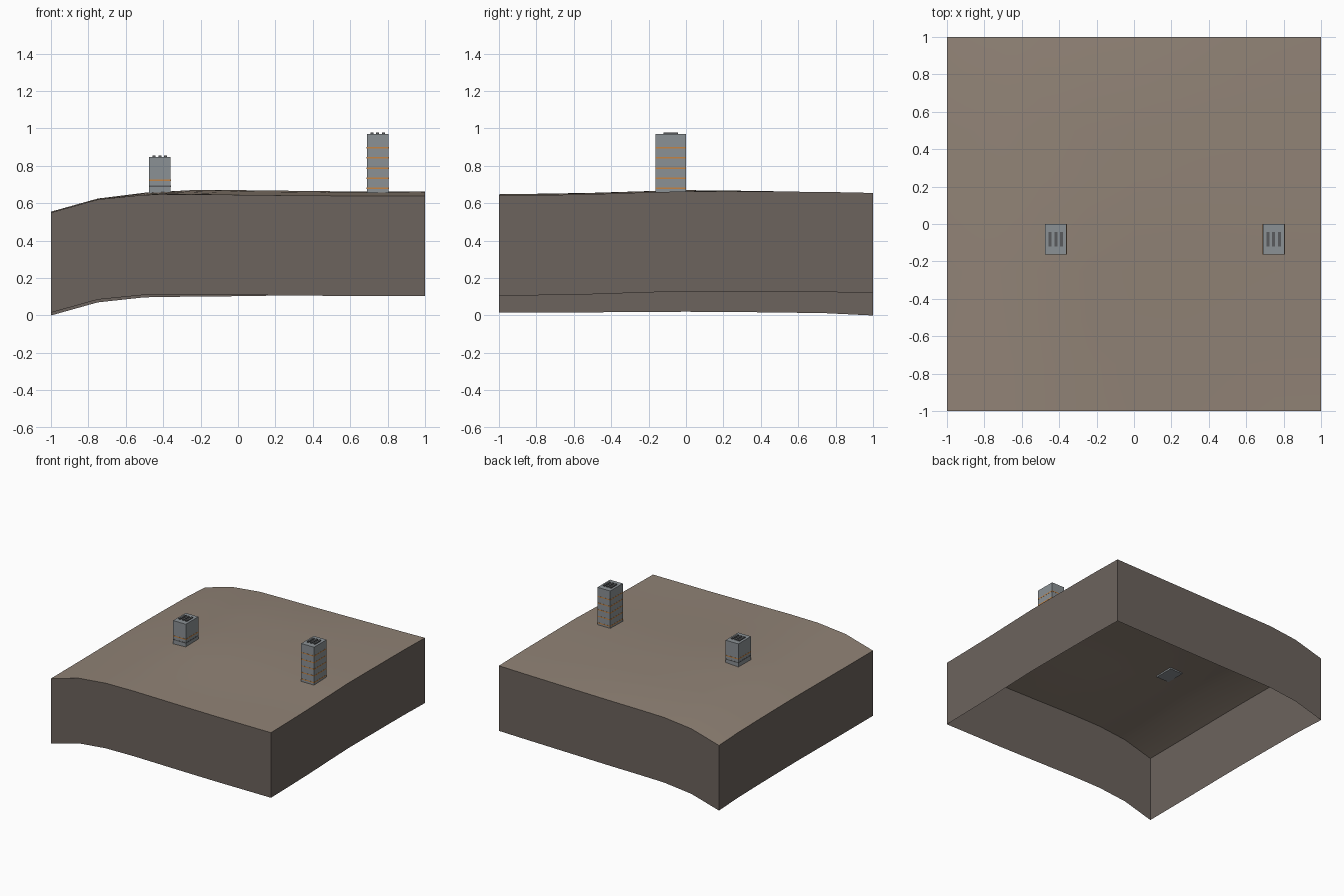
import bpy, bmesh
from mathutils import Vector

default = bpy.data.objects.get("Cube")
if default:
    bpy.data.objects.remove(default, do_unlink=True)


def make_material(name, color):
    mat = bpy.data.materials.new(name)
    mat.use_nodes = True
    rgba = (*color, 1.0)
    mat.diffuse_color = rgba
    mat.node_tree.nodes["Principled BSDF"].inputs["Base Color"].default_value = rgba
    return mat


earth = make_material("earth brown", (0.28, 0.225, 0.18))
soil = make_material("dark soil", (0.15, 0.125, 0.11))
concrete = make_material("cool grey concrete", (0.26, 0.285, 0.30))
amber = make_material("amber band", (0.55, 0.23, 0.06))
vent_grey = make_material("dark vent grey", (0.10, 0.105, 0.11))


def add_object(name, bm, mat):
    mesh = bpy.data.meshes.new(name)
    bm.to_mesh(mesh)
    bm.free()
    obj = bpy.data.objects.new(name, mesh)
    bpy.context.collection.objects.link(obj)
    mesh.materials.append(mat)
    return obj


def add_box(name, low, high, mat):
    low, high = Vector(low), Vector(high)
    bm = bmesh.new()
    bmesh.ops.create_cube(bm, size=1)
    bmesh.ops.scale(bm, vec=high - low, verts=bm.verts)
    bmesh.ops.translate(bm, vec=(low + high) / 2, verts=bm.verts)
    return add_object(name, bm, mat)


# Ground heights along the front edge, the ridge and the back edge
FRONT = [.55, .62, .645, .648, .645, .642, .64, .64, .64]
RIDGE = [.555, .625, .656, .67, .67, .667, .664, .663, .664]
BACK = [.535, .605, .632, .636, .638, .642, .646, .65, .655]
SKIRT_DEPTH = 0.535

# Each row blends between two of the height profiles
ROWS = [(-1, FRONT, RIDGE, 0), (-.75, FRONT, RIDGE, .15), (-.5, FRONT, RIDGE, .35),
        (-.25, FRONT, RIDGE, .7), (0, FRONT, RIDGE, 1), (.25, RIDGE, BACK, .08),
        (.5, RIDGE, BACK, .2), (.75, RIDGE, BACK, .4), (1, RIDGE, BACK, 1)]

grid = [[Vector((i / 4 - 1, y, a[i] + (b[i] - a[i]) * w)) for i in range(len(FRONT))]
        for y, a, b, w in ROWS]

# Rolling ground surface
bm = bmesh.new()
verts = [[bm.verts.new(p) for p in row] for row in grid]
for near, far in zip(verts, verts[1:]):
    for i in range(len(near) - 1):
        bm.faces.new((near[i], near[i + 1], far[i + 1], far[i]))
ground = add_object("ground_surface", bm, earth)
bpy.context.view_layer.objects.active = ground
ground.select_set(True)
bpy.ops.object.shade_smooth_by_angle()
ground.select_set(False)

# Open skirt hanging from the ground's edge
rim = grid[0][:-1] + [row[-1] for row in grid[:-1]]
rim += grid[-1][:0:-1] + [row[0] for row in grid[:0:-1]]
bm = bmesh.new()
top = [bm.verts.new(p) for p in rim]
bottom = [bm.verts.new(p - Vector((0, 0, SKIRT_DEPTH))) for p in rim]
for i in range(len(rim)):
    j = (i + 1) % len(rim)
    bm.faces.new((bottom[i], bottom[j], top[j], top[i]))
add_object("ground_skirt", bm, soil)


# Tower block with wrapping bands and three roof vents
def build_tower(name, x, base, height, bands):
    half, front, back, lip = 0.058, -0.163, 0.0, 0.001
    add_box(name + "_body", (x - half, front, base), (x + half, back, height), concrete)
    for n, (z, mat) in enumerate(bands):
        add_box(f"{name}_band_{n + 1}", (x - half - lip, front - lip, z - .004),
                (x + half + lip, back + lip, z + .004), mat)
    for side in (-1, 0, 1):
        cx = x + side * 0.03
        add_box(f"{name}_vent_{side + 2}", (cx - .008, -.12, height),
                (cx + .008, -.042, height + .008), vent_grey)


build_tower("tall_tower", 0.747, 0.653, 0.97,
            [(0.679 + n * 0.0543, amber) for n in range(5)])
build_tower("short_tower", -0.418, 0.65, 0.847,
            [(0.692, vent_grey), (0.722, amber)])
